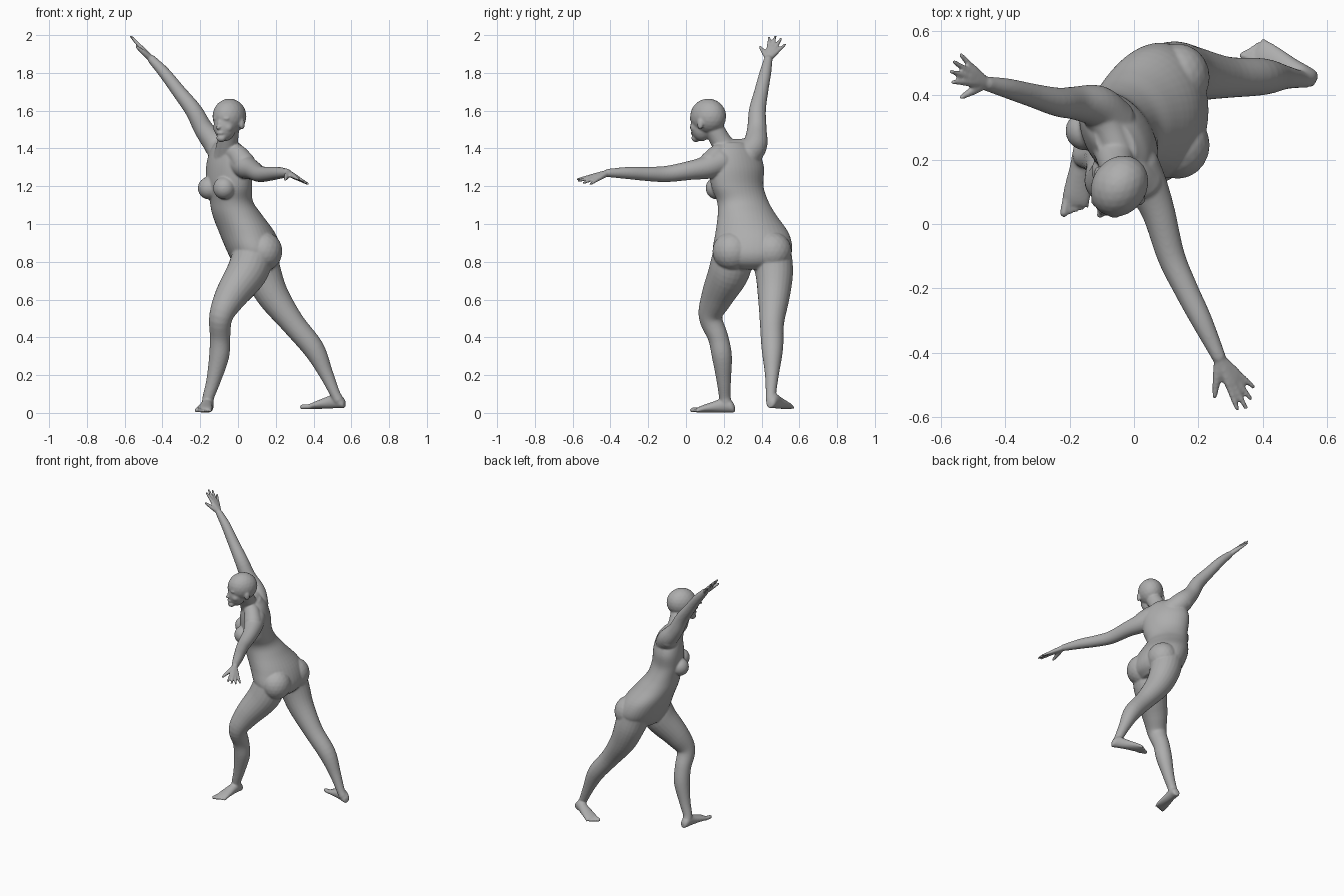
import bpy, bmesh, math
from mathutils import Vector as V, Matrix

cube = bpy.data.objects.get("Cube")
if cube:
    bpy.data.objects.remove(cube)

UP = V((0, 0, 1))
bm = bmesh.new()


def facing(deg):
    """Forward and left-hand directions for a turn from -x towards -y."""
    a = math.radians(deg)
    f = V((-math.cos(a), -math.sin(a), 0))
    return f, UP.cross(f)


def loft(rings, n=24):
    """Closed skin through elliptical rings given as (centre, half axis, half axis)."""
    loops = []
    for c, u, v in rings:
        loops.append([bm.verts.new(c + u * math.cos(k * math.tau / n) + v * math.sin(k * math.tau / n))
                      for k in range(n)])
    for a, b in zip(loops, loops[1:]):
        for k in range(n):
            bm.faces.new((a[k], a[k - 1], b[k - 1], b[k]))
    bm.faces.new(loops[0])
    bm.faces.new(loops[-1])


def ball(c, size, forward=V((0, -1, 0))):
    """Ellipsoid sized along forward, side and up."""
    f = forward.normalized()
    s = UP.cross(f).normalized()
    rot = Matrix((f, s, f.cross(s))).transposed().to_4x4()
    bmesh.ops.create_icosphere(bm, subdivisions=3, radius=1,
                               matrix=Matrix.Translation(c) @ rot @ Matrix.Diagonal((*size, 1)))


def spline(pts, steps=5):
    """Smooth interpolation through stations of equal-length tuples."""
    pts = [V(p) for p in pts]
    ext = [pts[0] * 2 - pts[1]] + pts + [pts[-1] * 2 - pts[-2]]
    out = []
    for a, b, c, d in zip(ext, ext[1:], ext[2:], ext[3:]):
        for k in range(steps):
            t = k / steps
            out.append(b + (c - a) * (t / 2) + (a * 2 - b * 5 + c * 4 - d) * (t * t / 2)
                       + (b * 3 - a - c * 3 + d) * (t ** 3 / 2))
    return out + [pts[-1]]


def tube(pts, steps=5):
    """Round-ended limb through (x, y, z, radius) stations."""
    path = spline(pts, steps)
    rings = []
    for i, p in enumerate(path):
        t = (path[min(i + 1, len(path) - 1)].xyz - path[max(i - 1, 0)].xyz).normalized()
        u = t.orthogonal().normalized() if not rings else (rings[-1][1] - t * rings[-1][1].dot(t)).normalized()
        rings.append((p.xyz, u * p.w, t.cross(u) * p.w))
    loft(rings)
    for p in (path[0], path[-1]):
        ball(p.xyz, (p.w,) * 3)


# Torso: height, centre x, centre y, half width, half depth, turn
trunk = [(0.76, .09, .35, .12, .09, 0), (0.80, .095, .35, .18, .125, 0), (0.86, .085, .352, .21, .145, 0),
         (0.95, .05, .35, .195, .148, 2), (1.05, -.005, .322, .155, .13, 12), (1.12, -.035, .30, .14, .11, 22),
         (1.20, -.045, .272, .15, .105, 33), (1.30, -.048, .268, .16, .10, 33),
         (1.38, -.052, .262, .135, .08, 33), (1.43, -.058, .25, .08, .055, 33)]
rings = []
for z, x, y, w, d, turn in spline(trunk):
    f, s = facing(turn)
    rings.append((V((x, y, z)), s * w, f * d))
loft(rings, 40)

# Breasts and buttocks
f, s = facing(33)
for side in (-1, 1):
    ball(V((-.045, .27, 1.19)) + f * .082 + s * side * .074, (.058, .06, .06), f)
    ball(V((.135, .35 - side * .105, .855)), (.105, .1, .105))

# Neck and shoulder slopes
tube([(-.06, .24, 1.36, .07), (-.055, .19, 1.43, .056), (-.045, .145, 1.51, .052)])
tube([(-.05, .23, 1.40, .05), (-.08, .30, 1.40, .052), (-.12, .37, 1.41, .058)])
tube([(-.05, .21, 1.385, .05), (-.005, .17, 1.37, .052), (.03, .13, 1.325, .06)])

# Arms
tube([(-.07, .32, 1.36, .075), (-.115, .365, 1.42, .066), (-.18, .375, 1.50, .052), (-.235, .378, 1.60, .045),
      (-.312, .398, 1.70, .037), (-.39, .42, 1.80, .031), (-.455, .435, 1.87, .023)])
tube([(.01, .18, 1.325, .07), (.045, .11, 1.30, .062), (.078, .03, 1.285, .051), (.115, -.10, 1.265, .043),
      (.16, -.20, 1.265, .038), (.21, -.30, 1.27, .033), (.262, -.41, 1.27, .022)])

# Legs
tube([(.10, .45, .84, .11), (.13, .467, .74, .10), (.185, .465, .62, .085), (.29, .455, .475, .064),
      (.40, .457, .34, .057), (.465, .455, .21, .038), (.51, .45, .11, .028), (.53, .45, .07, .028)])
tube([(.08, .25, .83, .11), (.045, .225, .74, .108), (-.04, .165, .615, .085), (-.09, .13, .51, .063),
      (-.095, .17, .40, .054), (-.10, .19, .30, .053), (-.13, .20, .17, .038), (-.155, .205, .09, .031),
      (-.16, .21, .06, .031)])


def hand(wrist, tips):
    """Flat palm with a thumb (first tip) and four fingers."""
    w = V(wrist)
    thumb, *fingers = [V(t) for t in tips]
    knuckles = [w.lerp(t, .52) for t in fingers]
    for k, t in zip(knuckles, fingers):
        tube([(*w, .017), (*w.lerp(k, .5), .015), (*k, .0125)], 3)
        tube([(*k, .0115), (*k.lerp(t, .5), .0095), (*t, .007)], 3)
    tube([(*w, .016), (*w.lerp(thumb, .5), .014), (*thumb, .008)], 3)


hand((-.46, .437, 1.875), [(-.535, .393, 1.937), (-.562, .44, 1.988), (-.567, .473, 1.993),
                           (-.558, .503, 1.982), (-.537, .525, 1.95)])
hand((.265, -.417, 1.27), [(.25, -.535, 1.235), (.32, -.574, 1.237), (.347, -.57, 1.228),
                           (.362, -.542, 1.218), (.37, -.505, 1.212)])


def foot(heel, toe, inner):
    """Foot from heel to toe on the ground; inner is the side of the big toe."""
    heel, toe = V(heel), V(toe)
    d = toe - heel
    s = UP.cross(d).normalized() * inner
    section = [(0, .016, .018), (.06, .028, .03), (.2, .031, .04), (.36, .033, .034),
               (.55, .039, .026), (.74, .043, .018), (.84, .038, .012)]
    loft([(heel + d * t + UP * h, s * w, UP * h) for t, w, h in spline(section, 3)])
    for i in range(5):
        r = .013 - .0013 * i - (.002 if i else 0)
        root = heel + d * (.76 - .02 * i) + s * (.029 - .016 * i) + UP * .014
        tip = heel + d * (.96 - .032 * i) + s * (.031 - .0175 * i) + UP * r
        tube([(*root, r), (*tip, r)], 3)


foot((.565, .443, .026), (.345, .555, .018), 1)
foot((-.155, .258, .002), (-.188, .02, .002), -1)

# Head: skull, face, jaw and features set along the gaze
gaze, left = facing(56)
skull = V((-.047, .115, 1.57))


def feature(fwd, side, z, size):
    for k in ((-1, 1) if side else (0,)):
        ball(skull + gaze * fwd + left * side * k + UP * z, size, gaze)


feature(-.003, 0, 0, (.1, .085, .094))
feature(.038, 0, -.05, (.06, .06, .082))
feature(.075, 0, -.115, (.024, .027, .022))
feature(.092, 0, -.043, (.013, .009, .026))
feature(.1, 0, -.06, (.016, .012, .011))
feature(.088, 0, -.088, (.015, .022, .011))
feature(.076, .028, -.012, (.017, .024, .01))
feature(.072, .028, -.029, (.014, .014, .01))
feature(.055, .035, -.06, (.03, .024, .026))
feature(-.005, .08, -.04, (.018, .012, .03))

# One continuous skin over all the parts
bmesh.ops.recalc_face_normals(bm, faces=bm.faces)
mesh = bpy.data.meshes.new("body")
bm.to_mesh(mesh)
bm.free()
body = bpy.data.objects.new("body", mesh)
bpy.context.collection.objects.link(body)

skin = bpy.data.materials.new("clay_grey")
skin.use_nodes = True
grey = (.42, .42, .42, 1)
skin.diffuse_color = grey
skin.node_tree.nodes["Principled BSDF"].inputs["Base Color"].default_value = grey
mesh.materials.append(skin)

remesh = body.modifiers.new("merge", "REMESH")
remesh.mode = "VOXEL"
remesh.voxel_size = .0055
remesh.use_smooth_shade = True
smooth = body.modifiers.new("soften", "SMOOTH")
smooth.factor = .5
smooth.iterations = 6
